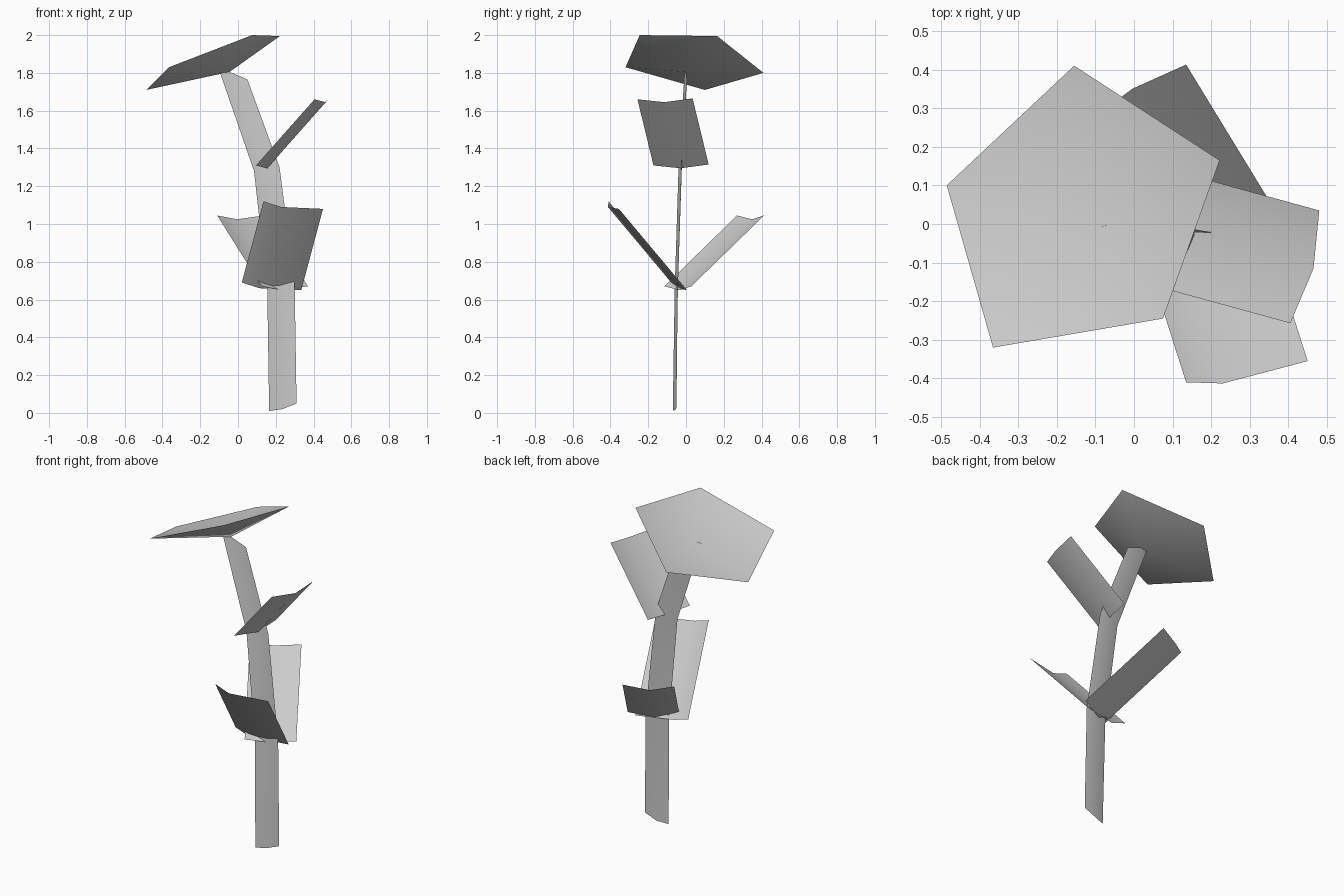
import bpy
from mathutils import Vector

cube = bpy.data.objects.get("Cube")
if cube:
    bpy.data.objects.remove(cube, do_unlink=True)

grey = bpy.data.materials.new("light_grey")
grey.use_nodes = True
colour = (0.6, 0.6, 0.6, 1)
grey.diffuse_color = colour
grey.node_tree.nodes["Principled BSDF"].inputs["Base Color"].default_value = colour


def add_part(name, verts, faces):
    mesh = bpy.data.meshes.new(name)
    mesh.from_pydata(verts, [], faces)
    mesh.materials.append(grey)
    for poly in mesh.polygons:
        poly.use_smooth = True
    obj = bpy.data.objects.new(name, mesh)
    bpy.context.collection.objects.link(obj)


def strip(name, rows):
    """Skin a folded sheet through rows of equal length, bottom to top."""
    n = len(rows[0])
    verts = [p for row in rows for p in row]
    faces = [(r * n + i, r * n + i + 1, (r + 1) * n + i + 1, (r + 1) * n + i)
             for r in range(len(rows) - 1) for i in range(n - 1)]
    add_part(name, verts, faces)


def leaf(name, tip_edge, to_base):
    """Creased leaf: its tip edge swept down to the stem."""
    base = [Vector(p) + Vector(to_base) for p in tip_edge]
    strip(name, [base, tip_edge])


# Stem: a narrow creased strip leaning over towards the top
apex = (-0.045, 0.0, 1.805)
strip("stem", [
    [(0.165, -0.07, 0.01), (0.235, -0.052, 0.02), (0.31, -0.05, 0.05)],
    [(0.155, -0.06, 0.65), (0.225, -0.043, 0.66), (0.30, -0.045, 0.68)],
    [(0.085, -0.04, 1.28), (0.15, -0.022, 1.30), (0.22, -0.025, 1.30)],
    [(-0.095, -0.008, 1.80), apex, (0.05, 0.005, 1.765)],
])

# Leaves
leaf("front_leaf", [(0.135, -0.41, 1.12), (0.23, -0.413, 1.09), (0.45, -0.355, 1.08)],
     (-0.115, 0.36, -0.43))
leaf("back_leaf", [(0.135, 0.413, 1.045), (-0.005, 0.35, 1.025), (-0.11, 0.27, 1.045)],
     (0.235, -0.385, -0.375))
leaf("upper_leaf", [(0.405, -0.257, 1.66), (0.465, -0.115, 1.645), (0.48, 0.035, 1.665)],
     (-0.31, 0.085, -0.35))

# Flower head: a shallow five-sided bowl tilted to one side
rim = [(-0.155, 0.41, 1.80), (-0.485, 0.10, 1.71), (-0.365, -0.32, 1.83),
       (0.075, -0.245, 2.0), (0.222, 0.165, 1.995)]
add_part("flower_head", rim + [apex],
         [(i, (i + 1) % 5, 5) for i in range(5)])
